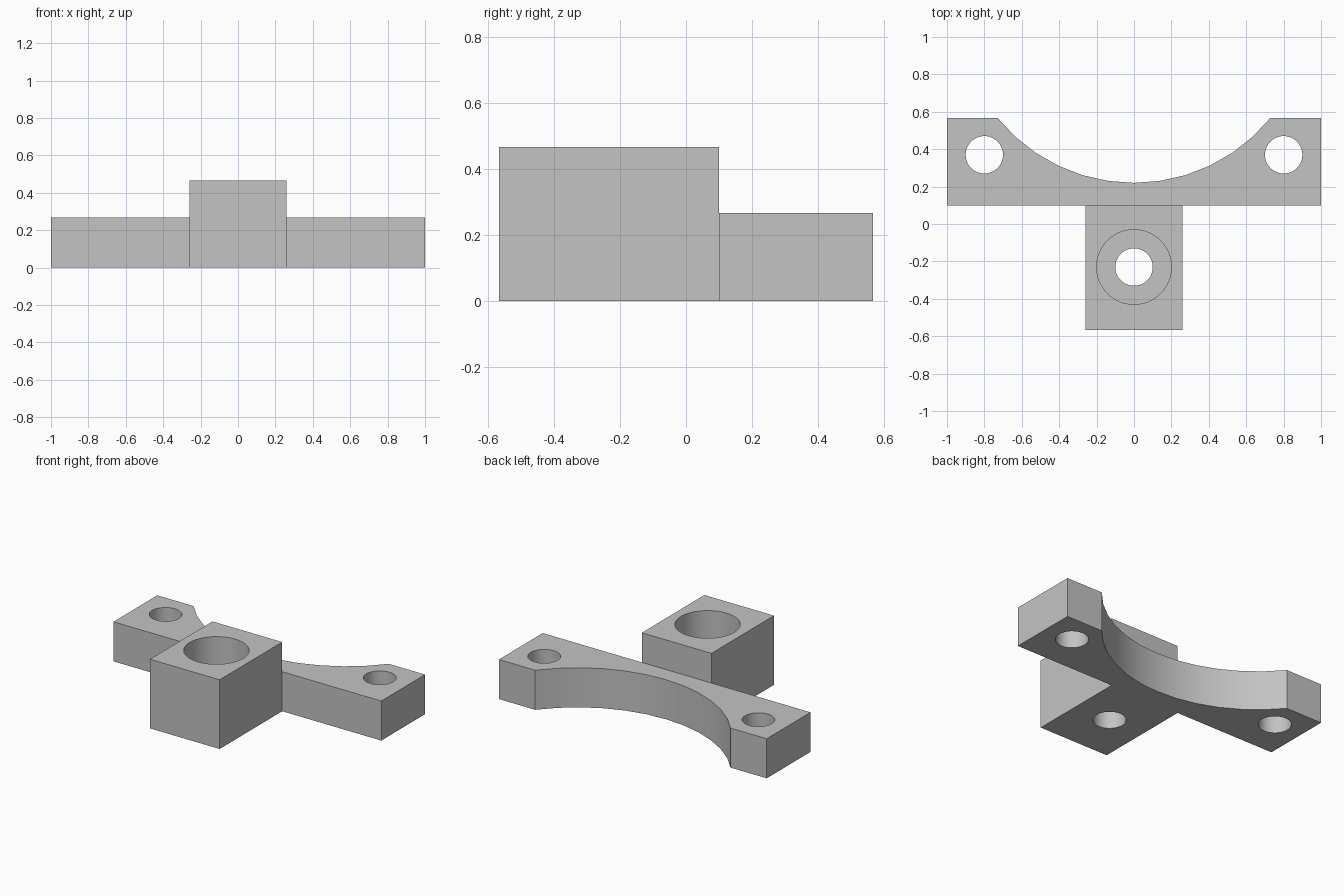
import bpy
import math

HALF_DEPTH = 0.567
JOINT_Y = 0.1
PLATE_TOP = 0.267
BLOCK_TOP = 0.467
ARC_RADIUS = 0.94
ARC_CENTRE_Y = 1.16

cube = bpy.data.objects.get("Cube")
if cube:
    bpy.data.objects.remove(cube, do_unlink=True)

grey = bpy.data.materials.new("plain_grey")
grey.use_nodes = True
grey.diffuse_color = (0.55, 0.55, 0.55, 1)
grey.node_tree.nodes["Principled BSDF"].inputs["Base Color"].default_value = grey.diffuse_color


def prism(name, outline, z0, z1):
    """Extrude a counter-clockwise outline from z0 up to z1."""
    n = len(outline)
    verts = [(x, y, z) for z in (z0, z1) for x, y in outline]
    faces = [tuple(reversed(range(n))), tuple(range(n, 2 * n))]
    faces += [(i, (i + 1) % n, n + (i + 1) % n, n + i) for i in range(n)]
    mesh = bpy.data.meshes.new(name)
    mesh.from_pydata(verts, [], faces)
    mesh.materials.append(grey)
    obj = bpy.data.objects.new(name, mesh)
    bpy.context.collection.objects.link(obj)
    return obj


def cutter(name, x, y, radius, z0, z1, sides=48):
    ring = [(x + radius * math.cos(2 * math.pi * i / sides),
             y + radius * math.sin(2 * math.pi * i / sides)) for i in range(sides)]
    obj = prism(name, ring, z0, z1)
    obj.hide_render = True
    return obj


def combine(target, tool, operation):
    """Apply a boolean and discard the tool."""
    mod = target.modifiers.new("combine", "BOOLEAN")
    mod.operation = operation
    mod.solver = "EXACT"
    mod.object = tool
    graph = bpy.context.evaluated_depsgraph_get()
    result = bpy.data.meshes.new_from_object(target.evaluated_get(graph))
    target.modifiers.clear()
    target.data = result
    bpy.data.objects.remove(tool, do_unlink=True)


# Flange plate with the curved saddle along its back edge
end = math.acos((ARC_CENTRE_Y - HALF_DEPTH) / ARC_RADIUS)
STEPS = 12
saddle = []
for i in range(STEPS + 1):
    a = end - 2 * end * i / STEPS
    saddle.append((ARC_RADIUS * math.sin(a), ARC_CENTRE_Y - ARC_RADIUS * math.cos(a)))
outline = [(-1, JOINT_Y), (1, JOINT_Y), (1, HALF_DEPTH)] + saddle + [(-1, HALF_DEPTH)]
bracket = prism("mounting_bracket", outline, 0, PLATE_TOP)

# Raised block at the front
block = prism("front_block", [(-0.26, -HALF_DEPTH), (0.26, -HALF_DEPTH),
                              (0.26, JOINT_Y), (-0.26, JOINT_Y)], 0, BLOCK_TOP)
combine(bracket, block, "UNION")

# Screw holes, and the wide counterbore in the block
for x, y in ((-0.8, 0.37), (0.8, 0.37), (0, -0.23)):
    combine(bracket, cutter("hole_cutter", x, y, 0.1, -0.1, 0.6), "DIFFERENCE")
combine(bracket, cutter("counterbore_cutter", 0, -0.23, 0.2, PLATE_TOP, 0.6), "DIFFERENCE")

# Smooth curved walls, sharp corners
bpy.ops.object.select_all(action="DESELECT")
bracket.select_set(True)
bpy.context.view_layer.objects.active = bracket
bpy.ops.object.shade_smooth_by_angle(angle=math.radians(30))
